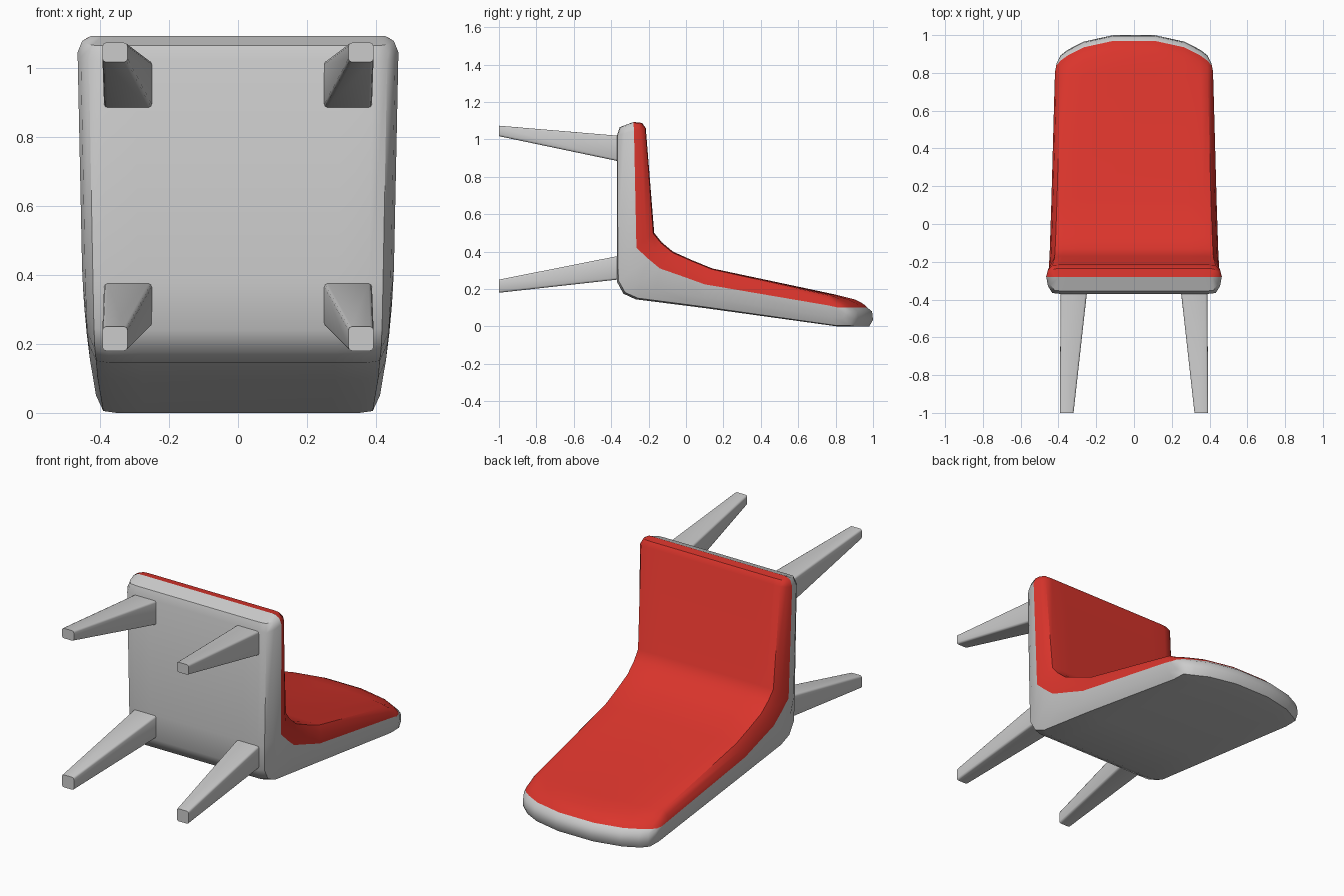
import bpy, bmesh

if "Cube" in bpy.data.objects:
    bpy.data.objects.remove(bpy.data.objects["Cube"])

# Side profile stations (y, z): outer shell, colour seam, inner cushion, half width, crown amount.
# They run from the seat's front edge, around the bend, to the crown of the backrest.
STATIONS = [
    ((-.28, 1.093), (-.28, 1.093), (-.28, 1.093), .425, 0),
    ((-.355, 1.065), (-.28, 1.078), (-.235, 1.088), .452, 0),
    ((-.37, 1.02), (-.278, 1.045), (-.215, 1.06), .465, 0),
    ((-.37, .38), (-.265, .42), (-.17, .50), .452, 0),
    ((-.37, .24), (-.20, .36), (-.13, .45), .449, 0),
    ((-.335, .175), (-.14, .31), (-.07, .40), .446, 0),
    ((-.27, .145), (-.02, .268), (.03, .355), .442, 0),
    ((.10, .098), (.10, .225), (.14, .31), .438, 0),
    ((.84, .0), (.82, .113), (.80, .17), .42, .4),
    ((.98, .0), (.955, .105), (.90, .145), .418, 1),
    ((1.0, .035), (.96, .104), (.935, .128), .418, 1),
    ((.995, .08), (.965, .102), (.955, .115), .418, 1),
    ((.97, .10), (.97, .10), (.97, .10), .418, 1),
]
# Half cross-section: width fraction, blend towards the seam, crown drop.
HALF = [(0, 0, 0), (.26, 0, 0), (.64, 0, .035), (.84, 0, .078),
        (.93, .05, .105), (.98, .45, .13), (1, 1, .16)]
COLUMNS = [(-f, t, d) for f, t, d in HALF[:0:-1]] + HALF


def finish(name, bm, angle):
    mesh = bpy.data.meshes.new(name)
    bm.to_mesh(mesh)
    bm.free()
    ob = bpy.data.objects.new(name, mesh)
    bpy.context.collection.objects.link(ob)
    bpy.ops.object.select_all(action='DESELECT')
    ob.select_set(True)
    bpy.context.view_layer.objects.active = ob
    bpy.ops.object.shade_smooth_by_angle(angle=angle)
    return ob


def sheet(name, side, flip):
    """Curved sheet whose border is the seam between shell and cushion."""
    bm = bmesh.new()
    rows = []
    for st in STATIONS:
        (y, z), (sy, sz), w, k = st[side], st[1], st[3], st[4]
        rows.append([bm.verts.new((f * w, y + (sy - y) * t - k * d, z + (sz - z) * t))
                     for f, t, d in COLUMNS])
    for a, b in zip(rows, rows[1:]):
        for j in range(len(a) - 1):
            quad = [a[j], a[j + 1], b[j + 1], b[j]]
            bm.faces.new(quad[::-1] if flip else quad)
    return finish(name, bm, .8)


# Grey shell and red cushion
sheet("shell", 0, True)
cushion = sheet("cushion", 2, False)
red = bpy.data.materials.new("red")
red.diffuse_color = (.7, .035, .025, 1)
red.use_nodes = True
red.node_tree.nodes["Principled BSDF"].inputs["Base Color"].default_value = red.diffuse_color
cushion.data.materials.append(red)


def leg(name, side, base_z, tip_z):
    """Tapered square leg from the seat underside to its foot."""
    bm = bmesh.new()
    rings = []
    for y, (x0, x1), (z0, z1) in ((-.345, (.245, .388), base_z), (-.37, (.25, .388), base_z),
                                  (-1, (.32, .393), tip_z)):
        rings.append([bm.verts.new((side * x, y, z))
                      for x, z in ((x0, z0), (x1, z0), (x1, z1), (x0, z1))])
    for a, b in zip(rings, rings[1:]):
        for i in range(4):
            bm.faces.new((a[i], a[(i + 1) % 4], b[(i + 1) % 4], b[i]))
    bm.faces.new(rings[0])
    bm.faces.new(rings[-1])
    bmesh.ops.recalc_face_normals(bm, faces=bm.faces)
    long_edges = [e for e in bm.edges if abs(e.verts[0].co.y - e.verts[1].co.y) > .01]
    bmesh.ops.bevel(bm, geom=long_edges, offset=.01, segments=2, profile=.5, affect='EDGES')
    finish(name, bm, .9)


# Four legs
for label, s in (("left", -1), ("right", 1)):
    leg(f"front_leg_{label}", s, (.885, 1.02), (1.017, 1.073))
    leg(f"rear_leg_{label}", s, (.25, .375), (.18, .25))
